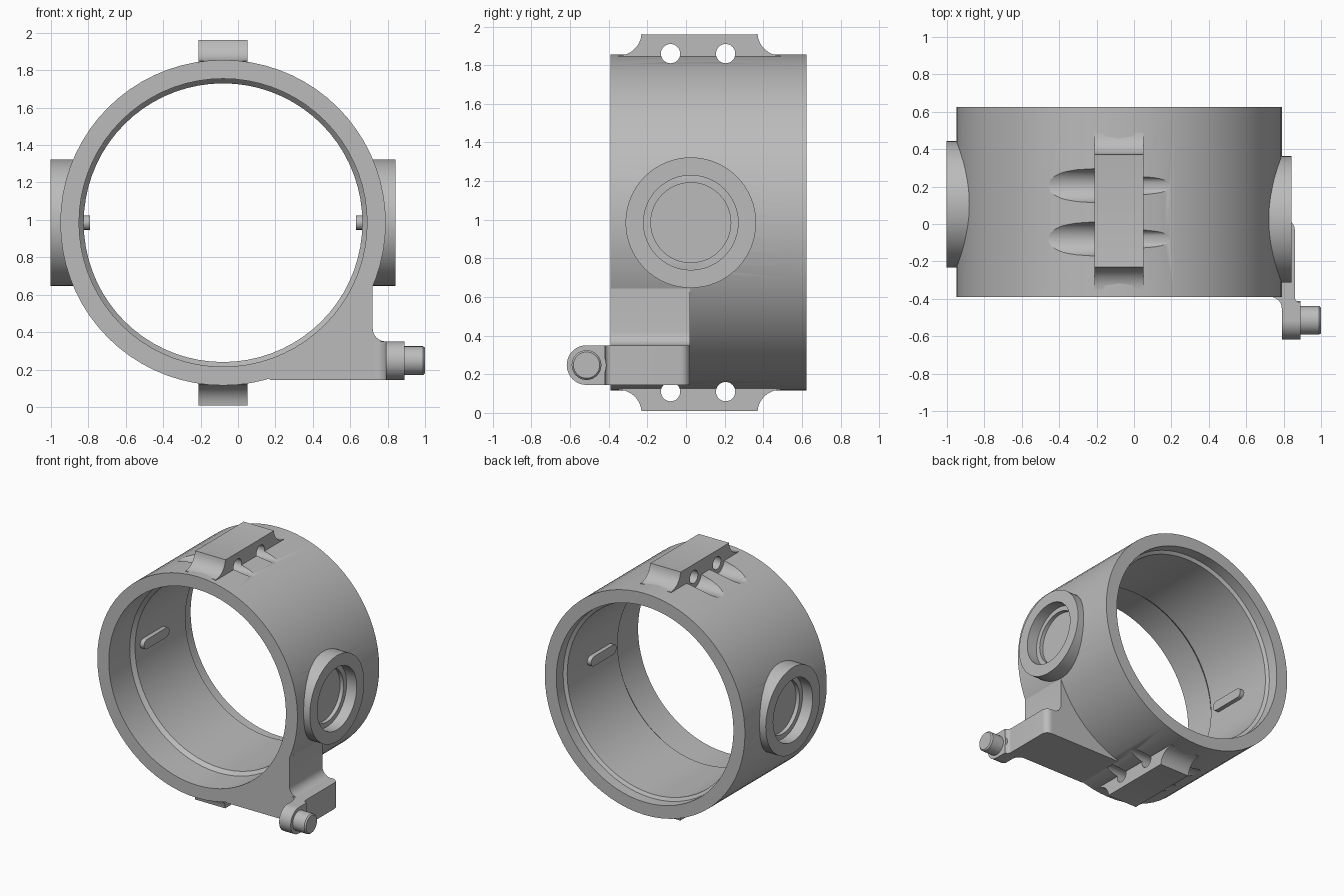
import bpy, bmesh
from math import sin, cos, pi, radians
from mathutils import Matrix, Vector

cube = bpy.data.objects.get("Cube")
if cube:
    bpy.data.objects.remove(cube, do_unlink=True)

CX, CZ = -0.08, 0.985          # ring axis
R_OUT, FRONT, BACK = 0.87, -0.39, 0.625

grey = bpy.data.materials.new("machined grey")
grey.use_nodes = True
grey.diffuse_color = (0.5, 0.5, 0.5, 1)
grey.node_tree.nodes["Principled BSDF"].inputs["Base Color"].default_value = (0.5, 0.5, 0.5, 1)


def finish(name, bm):
    bmesh.ops.recalc_face_normals(bm, faces=bm.faces)
    mesh = bpy.data.meshes.new(name)
    bm.to_mesh(mesh)
    bm.free()
    mesh.materials.append(grey)
    obj = bpy.data.objects.new(name, mesh)
    bpy.context.collection.objects.link(obj)
    return obj


def prism(name, outline, axis, lo, hi):
    """Extrude a 2D outline along an axis; the outline uses the other two axes in order."""
    bm = bmesh.new()

    def place(p, d):
        v = list(p)
        v.insert("xyz".index(axis), d)
        return v
    face = bm.faces.new([bm.verts.new(place(p, lo)) for p in outline])
    ext = bmesh.ops.extrude_face_region(bm, geom=[face])
    shift = Vector(place((0, 0), hi - lo))
    bmesh.ops.translate(bm, vec=shift, verts=[v for v in ext["geom"] if isinstance(v, bmesh.types.BMVert)])
    return finish(name, bm)


def rod(name, x0, x1, y, z, r0, r1=None, sides=48):
    """Cylinder or cone lying along x."""
    bm = bmesh.new()
    m = Matrix.Translation(((x0 + x1) / 2, y, z)) @ Matrix.Rotation(pi / 2, 4, "Y")
    bmesh.ops.create_cone(bm, cap_ends=True, segments=sides, radius1=r0,
                          radius2=r0 if r1 is None else r1, depth=x1 - x0, matrix=m)
    return finish(name, bm)


def arc(cx, cy, r, a0, a1, n):
    steps = [radians(a0 + (a1 - a0) * i / n) for i in range(n + 1)]
    return [(cx + r * cos(a), cy + r * sin(a)) for a in steps]


def cut(target, cutters):
    bpy.context.view_layer.objects.active = target
    for c in cutters:
        mod = target.modifiers.new("cut", "BOOLEAN")
        mod.operation, mod.solver, mod.object = "DIFFERENCE", "EXACT", c
        bpy.ops.object.modifier_apply(modifier=mod.name)


parts, helpers = [], []

# Ring body: revolved wall with a stepped bore
wall = [(R_OUT, FRONT), (R_OUT, BACK), (0.77, BACK), (0.77, 0.54), (0.745, 0.525),
        (0.745, -0.1), (0.77, -0.13), (0.77, FRONT)]
bm = bmesh.new()
verts = [bm.verts.new((CX + r, y, CZ)) for r, y in wall]
edges = [bm.edges.new((verts[i - 1], verts[i])) for i in range(len(verts))]
bmesh.ops.spin(bm, geom=verts + edges, cent=(CX, 0, CZ), axis=(0, 1, 0),
               angle=2 * pi, steps=72)
bmesh.ops.remove_doubles(bm, verts=bm.verts, dist=0.0005)
ring = finish("ring_body", bm)
parts.append(ring)

# Side bosses with stepped blind recesses
for name, s, y in (("left_boss", 1, 0.025), ("right_boss", -1, 0.105)):
    def span(a, b):
        return sorted((CX + s * a, CX + s * b))
    boss = rod(name, *span(0.78, 0.923), y, CZ, 0.338, sides=64)
    recesses = [rod("recess_cutter", *span(0.835, 1.0), y, CZ, 0.245),
                rod("floor_cutter", *span(0.805, 0.9), y, CZ, 0.207)]
    cut(boss, recesses)
    cut(ring, recesses)
    parts.append(boss)
    helpers += recesses

# Inner guide keys on both sides of the bore
for name, s in (("left_key", 1), ("right_key", -1)):
    slot = arc(0.24, CZ, 0.038, -90, 90, 8) + arc(0.0, CZ, 0.038, 90, 270, 8)
    parts.append(prism(name, slot, "x", *sorted((CX + s * 0.71, CX + s * 0.76))))

# Clamp blocks at top and bottom, with cross holes and head grooves
for name, s in (("top_block", 1), ("bottom_block", -1)):
    def at(h):
        return CZ + s * h
    outline = [(y, at(h)) for y, h in
               [(-0.35, 0.82)] + arc(-0.35, 0.985, 0.12, -90, -4, 8) + [(-0.22, 0.975), (0.36, 0.975)]
               + arc(0.49, 0.985, 0.12, 184, 270, 8) + [(0.49, 0.82)]]
    block = prism(name, outline, "x", CX - 0.132, CX + 0.132)
    for y in (-0.08, 0.205):
        hole = rod("hole_cutter", CX - 0.3, CX + 0.3, y, at(0.875), 0.05, sides=32)
        groove = rod("groove_cutter", CX - 0.6, CX - 0.132, y, at(0.875), 0.092, sides=32)
        cut(block, [hole])
        cut(ring, [hole, groove])
        helpers += [hole, groove]
    parts.append(block)

# Gusset blending the ring into the arm
gusset = (arc(CX, CZ, 0.82, -22, -73, 20) + [(0.17, 0.145), (0.80, 0.145), (0.80, 0.35)]
          + arc(0.79, 0.42, 0.07, 270, 180, 6) + [(0.72, 0.645)])
parts.append(prism("arm_gusset", gusset, "y", FRONT, 0.02))

# Forward arm, seen in plan, ending in a round eye
plan = ([(0.74, 0.02)] + arc(0.81, -0.03, 0.05, 90, 0, 6) + [(0.86, -0.39)]
        + arc(0.89, -0.39, 0.03, 180, 270, 4) + [(0.89, -0.515), (0.79, -0.515)]
        + arc(0.73, -0.45, 0.06, 0, 90, 6))
parts.append(prism("arm", plan, "z", 0.145, 0.35))
parts.append(rod("arm_eye", 0.79, 0.89, -0.515, 0.2475, 0.1025))

# Pin on the arm eye with a chamfered tip
parts.append(rod("pin", 0.88, 0.99, -0.515, 0.2475, 0.077, sides=32))
parts.append(rod("pin_tip", 0.99, 1.0, -0.515, 0.2475, 0.077, 0.068, sides=32))

for h in helpers:
    bpy.data.objects.remove(h, do_unlink=True)

bpy.ops.object.select_all(action="DESELECT")
for p in parts:
    p.select_set(True)
bpy.context.view_layer.objects.active = ring
bpy.ops.object.shade_smooth_by_angle(angle=radians(25))
